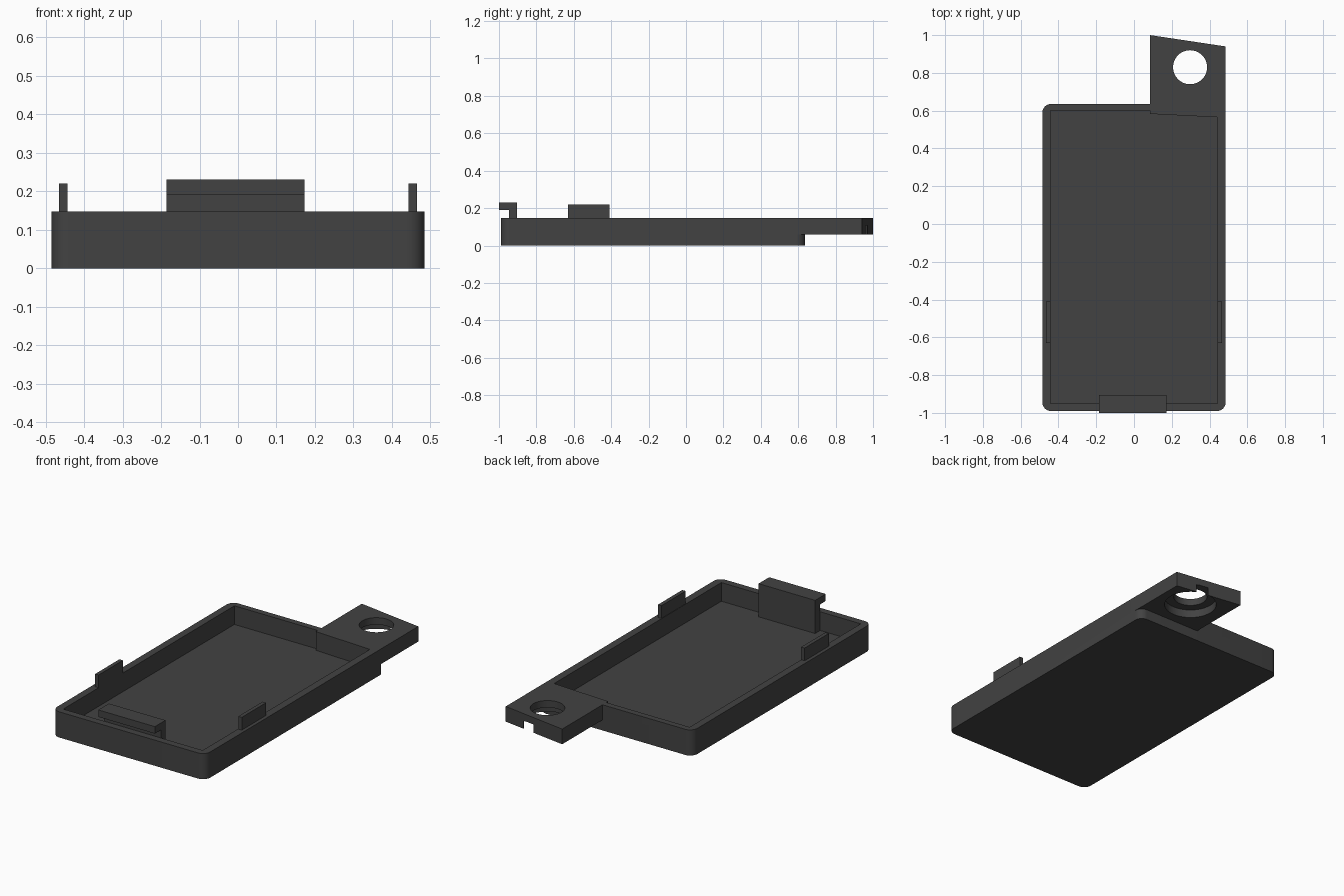
import bpy, bmesh, math

if "Cube" in bpy.data.objects:
    bpy.data.objects.remove(bpy.data.objects["Cube"])

plastic = bpy.data.materials.new("dark grey plastic")
plastic.diffuse_color = (0.055, 0.055, 0.055, 1)
plastic.use_nodes = True
plastic.node_tree.nodes["Principled BSDF"].inputs["Base Color"].default_value = plastic.diffuse_color


def prism(name, outline, z0, z1):
    """Extrude a flat xy outline from z0 to z1."""
    bm = bmesh.new()
    face = bm.faces.new([bm.verts.new((x, y, z0)) for x, y in outline])
    top = bmesh.ops.extrude_face_region(bm, geom=[face])
    verts = [v for v in top["geom"] if isinstance(v, bmesh.types.BMVert)]
    bmesh.ops.translate(bm, verts=verts, vec=(0, 0, z1 - z0))
    bmesh.ops.recalc_face_normals(bm, faces=bm.faces)
    mesh = bpy.data.meshes.new(name)
    bm.to_mesh(mesh)
    bm.free()
    mesh.materials.append(plastic)
    obj = bpy.data.objects.new(name, mesh)
    bpy.context.collection.objects.link(obj)
    return obj


def rect(x0, x1, y0, y1):
    return [(x0, y0), (x1, y0), (x1, y1), (x0, y1)]


def round_rect(x0, x1, y0, y1, r, steps=8):
    centres = [(x1 - r, y1 - r), (x0 + r, y1 - r), (x0 + r, y0 + r), (x1 - r, y0 + r)]
    pts = []
    for i, (cx, cy) in enumerate(centres):
        for k in range(steps + 1):
            a = math.pi / 2 * (i + k / steps)
            pts.append((cx + r * math.cos(a), cy + r * math.sin(a)))
    return pts


def circle(cx, cy, r, n=48):
    return [(cx + r * math.cos(2 * math.pi * k / n), cy + r * math.sin(2 * math.pi * k / n))
            for k in range(n)]


def combine(target, tool, operation):
    """Apply a boolean and discard the tool."""
    mod = target.modifiers.new(operation, "BOOLEAN")
    mod.object, mod.operation, mod.solver = tool, operation, "EXACT"
    bpy.context.view_layer.objects.active = target
    bpy.ops.object.modifier_apply(modifier=mod.name)
    bpy.data.objects.remove(tool)


W, TOP, FLOOR, TAB_Z = 0.485, 0.147, 0.04, 0.06
HX, HY = 0.297, 0.83

# Tray with rounded outer corners and a square cavity, thicker behind the tab
tray = prism("tray", round_rect(-W, W, -0.99, 0.635, 0.045), 0, TOP)
cavity = prism("cavity", [(-0.443, -0.95), (0.441, -0.95), (0.441, 0.565),
                          (0.085, 0.583), (0.085, 0.6), (-0.443, 0.6)], FLOOR, 0.3)
combine(tray, cavity, "DIFFERENCE")

# Hanging tab with slanted end
tab = prism("tab", [(0.085, 0.61), (0.45, 0.59), (W, 0.575), (W, 0.94), (0.085, 1.0)], TAB_Z, TOP)
combine(tray, tab, "UNION")

# Through hole, counterbore and cable slot under the tab
combine(tray, prism("hole", circle(HX, HY, 0.09), 0.05, 0.3), "DIFFERENCE")
combine(tray, prism("counterbore", circle(HX, HY, 0.14), 0.03, 0.107), "DIFFERENCE")
combine(tray, prism("slot", rect(0.296, 0.36, HY, 1.1), 0.03, 0.105), "DIFFERENCE")

# Side ridges standing on the rim
for side, name in ((-1, "left_ridge"), (1, "right_ridge")):
    xs = sorted((side * 0.443, side * 0.465))
    prism(name, rect(*xs, -0.63, -0.41), TOP - 0.005, 0.22)

# Front clip: upright plate with a lip hooking outward
clip = prism("front_clip", rect(-0.186, 0.173, -0.946, -0.904), FLOOR - 0.005, 0.23)
combine(clip, prism("lip", rect(-0.186, 0.173, -1.0, -0.92), 0.19, 0.23), "UNION")

# Smooth the round walls, keep the edges sharp
for obj in bpy.context.scene.objects:
    obj.select_set(obj == tray)
bpy.context.view_layer.objects.active = tray
bpy.ops.object.shade_smooth_by_angle(angle=math.radians(30))
